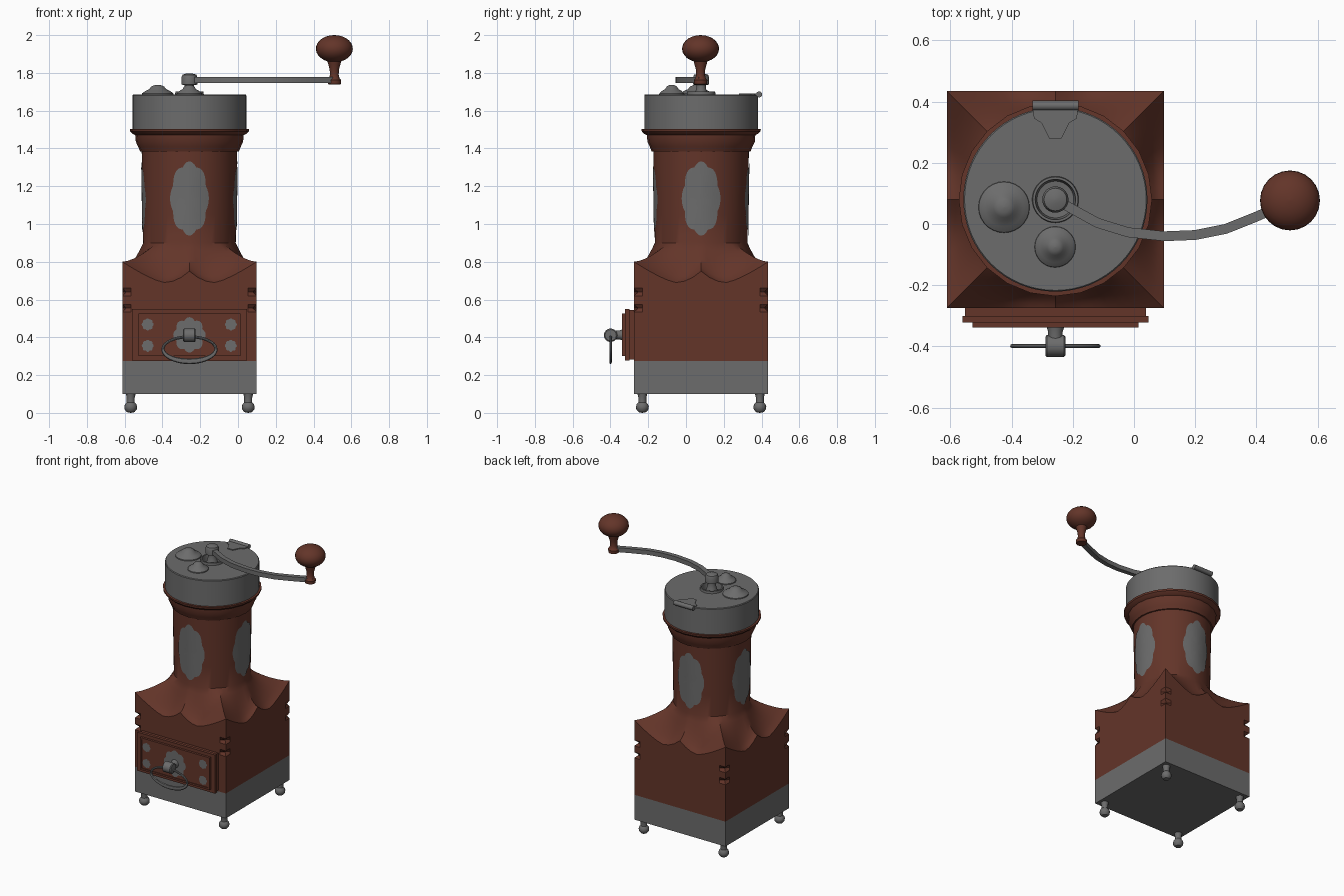
import bpy, bmesh, math
from mathutils import Matrix, Vector

if "Cube" in bpy.data.objects:
    bpy.data.objects.remove(bpy.data.objects["Cube"])

CX, CY, H = -0.257, 0.08, 0.355      # body axis and half width


def material(name, col):
    m = bpy.data.materials.new(name)
    m.diffuse_color = (*col, 1)
    m.use_nodes = True
    m.node_tree.nodes["Principled BSDF"].inputs["Base Color"].default_value = m.diffuse_color
    return m


WOOD = material("dark_red_wood", (0.125, 0.035, 0.022))
METAL = material("grey_metal", (0.150, 0.150, 0.150))


def make(name, verts, faces, mat, fix=True):
    me = bpy.data.meshes.new(name)
    me.from_pydata([tuple(v) for v in verts], [], faces)
    bm = bmesh.new()
    bm.from_mesh(me)
    bmesh.ops.remove_doubles(bm, verts=bm.verts, dist=1e-5)
    if fix:
        bmesh.ops.recalc_face_normals(bm, faces=bm.faces)
    bm.to_mesh(me)
    bm.free()
    me.materials.append(mat)
    ob = bpy.data.objects.new(name, me)
    bpy.context.collection.objects.link(ob)
    return ob


def skin(name, rings, mat, loop=False, caps=True, fix=True):
    """Join equal-length closed rings of points with quads."""
    n, m = len(rings[0]), len(rings)
    faces = []
    for i in range(m if loop else m - 1):
        a, b = i * n, (i + 1) % m * n
        for j in range(n):
            k = (j + 1) % n
            faces.append((a + j, b + j, b + k, a + k))
    if caps and not loop:
        faces += [tuple(range(n)), tuple(range((m - 1) * n, m * n))]
    return make(name, [p for r in rings for p in r], faces, mat, fix)


def lathe(name, profile, loc, mat, n=32, rot=Matrix()):
    t = Matrix.Translation(loc) @ rot
    rings = [[t @ Vector((max(r, 2e-5) * math.cos(2 * math.pi * j / n),
                          max(r, 2e-5) * math.sin(2 * math.pi * j / n), z)) for j in range(n)]
             for r, z in profile]
    return skin(name, rings, mat)


def box(name, x0, x1, y0, y1, z0, z1, mat):
    rings = [[(x0, y0, z), (x1, y0, z), (x1, y1, z), (x0, y1, z)] for z in (z0, z1)]
    return skin(name, rings, mat)


def plate(name, ha, hb, lobes, depth, place, mat):
    """Thin lobed oval; place(a, b) puts flat coordinates on a surface."""
    rings = []
    for s in (0, 0.33, 0.66, 1):
        ring = []
        for j in range(48):
            t = 2 * math.pi * j / 48
            k = s * (1 + depth * (abs(math.cos(lobes * t / 2)) - 1))
            ring.append(place(ha * k * math.cos(t), hb * k * math.sin(t)))
        rings.append(ring)
    return skin(name, rings, mat, caps=False, fix=False)


# feet
for i, (sx, sy) in enumerate([(-1, -1), (1, -1), (1, 1), (-1, 1)]):
    lathe(f"foot_{i + 1}", [(0, 0), (0.02, 0.004), (0.032, 0.018), (0.034, 0.032), (0.03, 0.046),
                            (0.021, 0.056), (0.021, 0.08), (0.026, 0.101)],
          (CX + 0.311 * sx, CY + 0.311 * sy, 0), METAL, 16)

# metal base
box("metal_base", CX - H, CX + H, CY - H, CY + H, 0.10, 0.275, METAL)

# wooden body: square box with scalloped rim blending into a round neck
N = 16


def rim(u):
    u = abs(u)
    return 0.69 + (0.06 * ((0.38 - u) / 0.38) ** 2 if u < 0.38 else 0.11 * ((u - 0.38) / 0.62) ** 1.3)


def body_ring(fn):
    ring = []
    for side in range(4):
        r = Matrix.Rotation(side * math.pi / 2, 3, 'Z')
        for k in range(N):
            u = -1 + 2 * k / N
            a = u * math.pi / 4
            x, y, z = fn(u, Vector((u * H, -H)), Vector((math.sin(a), -math.cos(a))))
            ring.append(r @ Vector((x, y, z)) + Vector((CX, CY, 0)))
    return ring


rings = []
for z, notch in [(0.275, 0), (0.535, 0), (0.555, 1), (0.575, 0), (0.62, 0), (0.64, 1), (0.66, 0)]:
    rings.append(body_ring(lambda u, s, c: (*(s * (0.94 if notch and u == -1 else 1)), z)))
for t in (0, 0.15, 0.3, 0.45, 0.6, 0.75, 0.88, 1):        # shoulder
    rings.append(body_ring(lambda u, s, c: (*s.lerp(c * 0.245, t),
                                            rim(u) + (0.9 - rim(u)) * t ** 1.6)))
for z in (1.05, 1.2, 1.395):                              # neck
    rings.append(body_ring(lambda u, s, c: (*(c * (0.245 + 0.016 * (z - 0.9))), z)))
skin("wooden_body", rings, WOOD)

# collar under the cap
lathe("collar", [(0.24, 1.38), (0.262, 1.385), (0.272, 1.41), (0.284, 1.435), (0.287, 1.47),
                 (0.302, 1.478), (0.314, 1.49), (0.316, 1.503), (0.28, 1.505)],
      (CX, CY, 0), WOOD, 24)

# oval ornaments on the four sides of the neck
for i in range(4):
    def on_neck(a, b):
        z = 1.135 + b
        r = 0.245 + 0.016 * (z - 0.9) + 0.004
        phi = (i - 1) * math.pi / 2 + a / r
        return (CX + r * math.cos(phi), CY + r * math.sin(phi), z)
    plate(f"neck_ornament_{i + 1}", 0.106, 0.197, 8, 0.1, on_neck, METAL)

# metal cap with a recessed centre
lathe("cap", [(0, 1.5), (0.301, 1.5), (0.301, 1.681), (0.297, 1.686), (0.076, 1.686), (0.074, 1.702),
              (0.066, 1.702), (0.06, 1.66), (0, 1.655)], (CX, CY, 0), METAL, 64)

# domed buttons on the cap
for name, x, y, r in [("left_dome", -0.425, 0.055, 0.085), ("front_dome", -0.258, -0.075, 0.068)]:
    lathe(name, [(r, 1.68), (r * 0.97, 1.692), (r * 0.75, 1.705), (r * 0.52, 1.714), (r * 0.4, 1.728),
                 (r * 0.2, 1.735), (0, 1.737)], (x, y, 0), METAL, 28)

# hinge barrel and tapering leaf
lathe("hinge_barrel", [(0.016, -0.075), (0.016, 0.075)], (CX, 0.387, 1.686), METAL, 12,
      Matrix.Rotation(math.pi / 2, 4, 'Y'))
leaf = [(-0.075, 0.385), (-0.07, 0.345), (-0.045, 0.33), (-0.02, 0.28),
        (0.02, 0.28), (0.045, 0.33), (0.07, 0.345), (0.075, 0.385)]
skin("hinge_leaf", [[(CX + x, y, z) for x, y in leaf] for z in (1.68, 1.692)], METAL)

# shaft and nut
lathe("crank_shaft", [(0.045, 1.65), (0.03, 1.70), (0.025, 1.72), (0.025, 1.735), (0.042, 1.738),
                      (0.043, 1.775), (0.037, 1.79), (0.015, 1.797), (0, 1.798)], (CX, CY, 0), METAL, 24)

# curved crank arm
pts = [Vector(p) for p in [(-0.257, 0.08), (-0.2, 0.048), (-0.12, 0.004), (-0.02, -0.027), (0.1, -0.04),
                           (0.2, -0.036), (0.3, -0.016), (0.4, 0.024), (0.47, 0.055), (0.53, 0.082)]]
rings = []
for i, p in enumerate(pts):
    d = (pts[min(i + 1, len(pts) - 1)] - pts[max(i - 1, 0)]).normalized()
    o = Vector((-d.y, d.x)) * 0.016
    rings.append([(*(p + o), 1.746), (*(p - o), 1.746), (*(p - o), 1.777), (*(p + o), 1.777)])
skin("crank_arm", rings, METAL)

# wooden crank handle
ball = [(0.098 * math.sin(t), 1.928 - 0.072 * math.cos(t))
        for t in [math.pi * (0.12 + 0.88 * k / 12) for k in range(13)]]
lathe("crank_handle", [(0, 1.738), (0.034, 1.74), (0.036, 1.762), (0.028, 1.77), (0.023, 1.79),
                       (0.025, 1.82), (0.032, 1.845)] + ball, (0.51, 0.077, 0), WOOD, 24)

# drawer: stepped slabs
box("drawer_neck", -0.553, 0.039, -0.302, -0.26, 0.283, 0.545, WOOD)
box("drawer_front", -0.561, 0.047, -0.322, -0.300, 0.278, 0.550, WOOD)
box("drawer_panel", -0.528, 0.014, -0.333, -0.31, 0.305, 0.523, WOOD)
for s in (0.303, 0.517):                                  # raised border
    box("drawer_border_rail", -0.528, 0.014, -0.338, -0.32, s - 0.002, s + 0.010, WOOD)
for s in (-0.528, 0.002):
    box("drawer_border_stile", s, s + 0.012, -0.338, -0.32, 0.301, 0.527, WOOD)

# drawer rosettes and pull backplate
for x in (-0.478, -0.038):
    for z in (0.355, 0.468):
        plate("drawer_rosette", 0.032, 0.032, 8, 0.15,
              lambda a, b: (x + a, -0.3365, z + b), METAL)
plate("pull_backplate", 0.086, 0.094, 8, 0.15, lambda a, b: (CX + a, -0.3365, 0.413 + b), METAL)

# pull stem, barrel and hanging ring
lathe("pull_stem", [(0.03, 0), (0.024, 0.02), (0.024, 0.06)], (CX, -0.332, 0.413), METAL, 16,
      Matrix.Rotation(math.pi / 2, 4, 'X'))
lathe("pull_barrel", [(0.03, -0.033), (0.036, -0.028), (0.036, 0.028), (0.03, 0.033)],
      (CX, -0.399, 0.411), METAL, 16, Matrix.Rotation(math.pi / 2, 4, 'Y'))
rings = []
for i in range(40):
    t = 2 * math.pi * i / 40
    low = max(0, -math.sin(t))
    ring = []
    for k in range(8):
        a = 2 * math.pi * k / 8
        w = (0.008 + 0.007 * low) * math.cos(a)
        ring.append((CX + (0.14 + w) * math.cos(t), -0.399 + 0.007 * math.sin(a),
                     0.338 + (0.065 + w) * math.sin(t)))
    rings.append(ring)
skin("pull_ring", rings, METAL, loop=True)

# smooth shading with crisp edges
bpy.ops.object.select_all(action='SELECT')
bpy.context.view_layer.objects.active = bpy.data.objects["wooden_body"]
bpy.ops.object.shade_smooth_by_angle(angle=math.radians(35))
